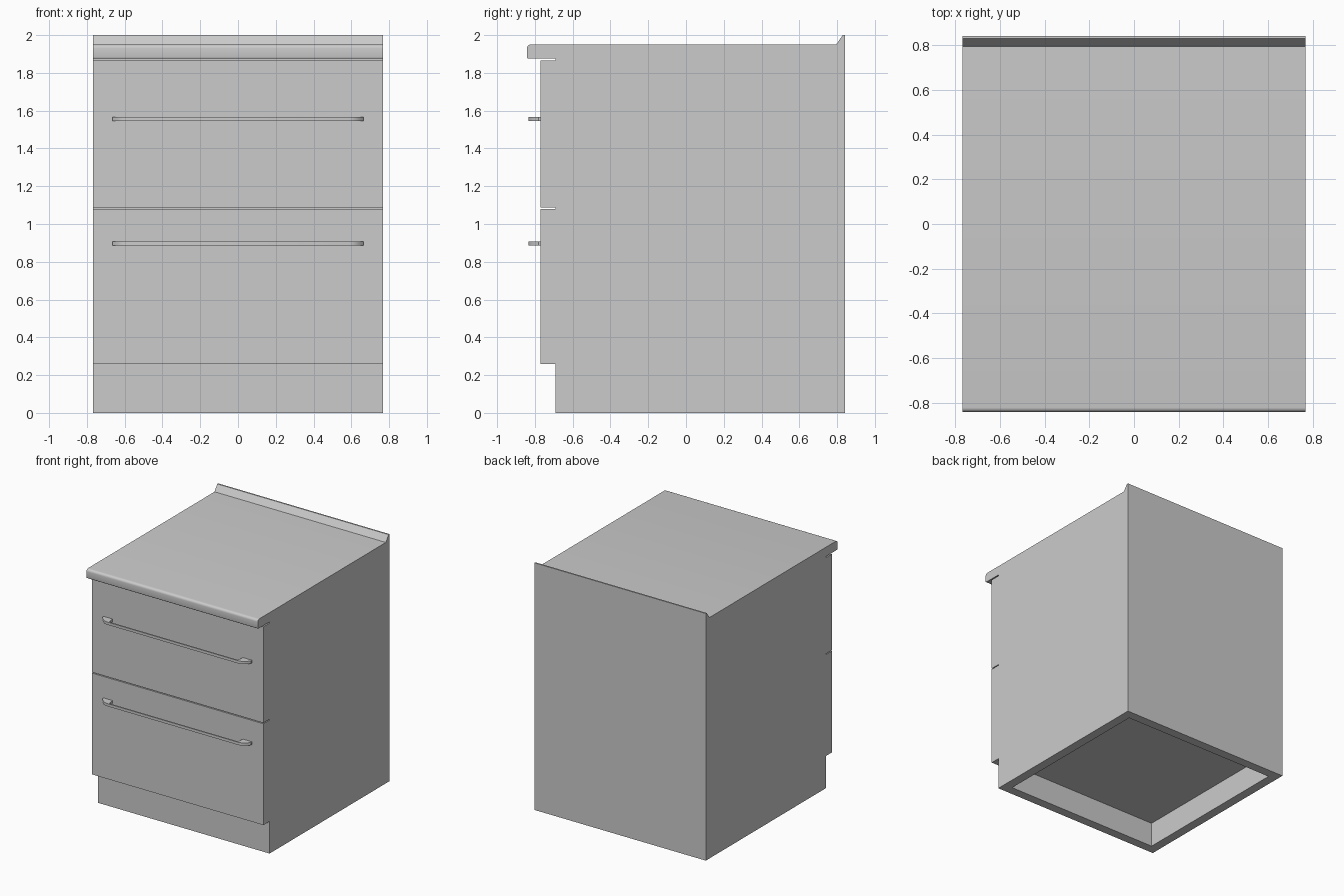
import bpy, bmesh, math
from mathutils import Vector

cube = bpy.data.objects.get("Cube")
if cube:
    bpy.data.objects.remove(cube, do_unlink=True)

grey = bpy.data.materials.new("light_grey")
grey.use_nodes = True
colour = (0.6, 0.6, 0.6, 1)
grey.diffuse_color = colour
grey.node_tree.nodes["Principled BSDF"].inputs["Base Color"].default_value = colour


def prism(name, profile, offset, smooth=False):
    """Extrude a closed 3D outline along an offset."""
    bm = bmesh.new()
    face = bm.faces.new([bm.verts.new(p) for p in profile])
    moved = bmesh.ops.extrude_face_region(bm, geom=[face], use_keep_orig=True)["geom"]
    verts = [v for v in moved if isinstance(v, bmesh.types.BMVert)]
    bmesh.ops.translate(bm, verts=verts, vec=Vector(offset))
    bmesh.ops.recalc_face_normals(bm, faces=bm.faces)
    mesh = bpy.data.meshes.new(name)
    bm.to_mesh(mesh)
    bm.free()
    mesh.materials.append(grey)
    if smooth:
        mesh.shade_smooth()
        mesh.set_sharp_from_angle(angle=math.radians(35))
    obj = bpy.data.objects.new(name, mesh)
    bpy.context.collection.objects.link(obj)
    return obj


def box(name, x0, x1, y0, y1, z0, z1):
    outline = [(x0, y0, z0), (x1, y0, z0), (x1, y1, z0), (x0, y1, z0)]
    return prism(name, outline, (0, 0, z1 - z0))


def arc(cy, cz, r, start, end, steps=5):
    """Points of a circular arc in a (y, z) section, angles in degrees."""
    angles = [math.radians(start + (end - start) * i / steps) for i in range(steps + 1)]
    return [(cy + r * math.cos(a), cz + r * math.sin(a)) for a in angles]


W = 0.767            # half width
INNER = 0.692        # half width between the side panels
BACK = 0.842
FRONT = -0.692       # front of the carcass
T = 0.075            # panel thickness
TOP = 1.875          # underside of the worktop

# Carcass: two sides, plinth and front panel, back panel, raised floor
for name, x0, x1 in (("left_side", INNER, W), ("right_side", -W, -INNER)):
    box(name, x0, x1, FRONT, BACK, 0, TOP)
box("plinth_panel", -INNER, INNER, FRONT, FRONT + T, 0, TOP)
box("back_panel", -INNER, INNER, BACK - T, BACK, 0, TOP)
box("floor_panel", -INNER, INNER, FRONT + T, BACK - T, 0.2, 0.26)

# Worktop with a rounded front edge
edge = arc(-BACK + 0.02, 1.93, 0.02, 90, 180) + arc(-BACK + 0.008, TOP + 0.008, 0.008, 180, 270, 3)
section = edge + [(BACK, TOP), (BACK, 1.95)]
prism("worktop", [(-W, y, z) for y, z in section], (2 * W, 0, 0), smooth=True)

# Sloped upstand along the back
section = [(0.795, 1.95), (0.83, 2), (BACK, 2), (BACK, 1.95)]
prism("back_upstand", [(-W, y, z) for y, z in section], (2 * W, 0, 0))

# Half outline of a bow handle seen from above, mirrored to the other end
half = [(0.585, -0.768), (0.665, -0.768), (0.665, -0.782), (0.645, -0.808),
        (0.62, -0.827), (0.59, -0.835)]
inside = (0.575, -0.824)
outline = [inside] + half
outline += [(-x, y) for x, y in reversed(outline)]

# Drawer fronts and their handles
for label, z0, z1, handle_z in (("lower", 0.26, 1.08, 0.885), ("upper", 1.087, 1.865, 1.545)):
    box(label + "_drawer_front", -W, W, -0.77, FRONT, z0, z1)
    prism(label + "_handle", [(x, y, handle_z) for x, y in outline], (0, 0, 0.022), smooth=True)
